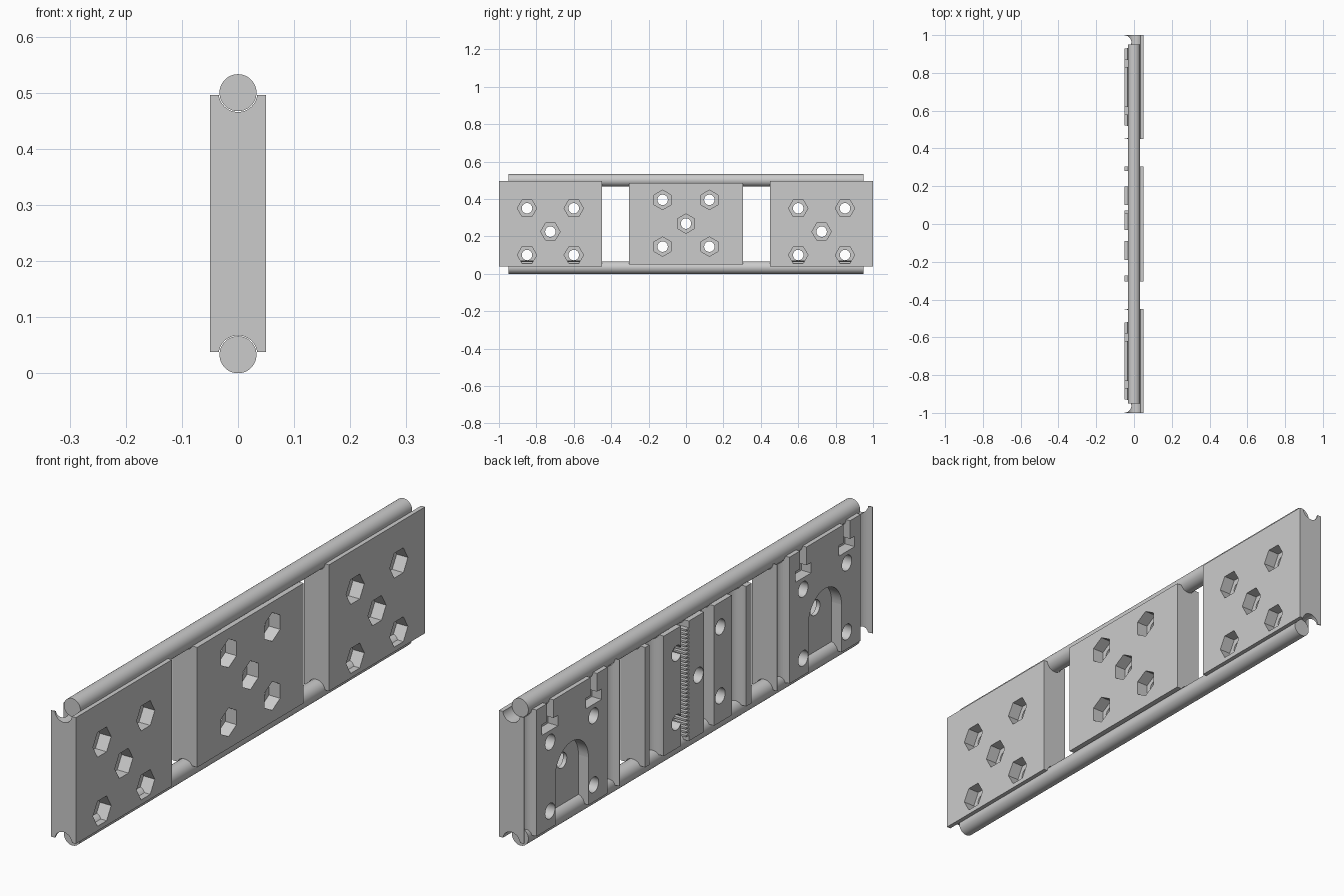
import bpy, math

if "Cube" in bpy.data.objects:
    bpy.data.objects.remove(bpy.data.objects["Cube"])

HALF_PI = math.pi / 2


def box(name, x, y, z):
    """Box from (min, max) ranges."""
    lo_hi = (x, y, z)
    bpy.ops.mesh.primitive_cube_add(size=1, location=[(a + b) / 2 for a, b in lo_hi])
    ob = bpy.context.object
    ob.name = name
    ob.scale = [b - a for a, b in lo_hi]
    bpy.ops.object.transform_apply(location=False, rotation=False, scale=True)
    return ob


def cyl(name, r, length, loc, axis, sides=32, turn=0):
    rot = {'x': (0, HALF_PI, 0), 'y': (HALF_PI, 0, 0), 'z': (0, 0, 0)}[axis]
    bpy.ops.mesh.primitive_cylinder_add(vertices=sides, radius=r, depth=length, location=loc)
    ob = bpy.context.object
    ob.name = name
    ob.rotation_euler = (0, 0, turn)
    bpy.ops.object.transform_apply(location=False, rotation=True, scale=False)
    ob.rotation_euler = rot
    bpy.ops.object.transform_apply(location=False, rotation=True, scale=False)
    return ob


def carve(body, cutters):
    bpy.context.view_layer.objects.active = body
    for c in cutters:
        c.hide_render = True
        m = body.modifiers.new("cut", 'BOOLEAN')
        m.operation, m.solver, m.object = 'DIFFERENCE', 'EXACT', c
        bpy.ops.object.modifier_apply(modifier=m.name)
        bpy.data.objects.remove(c, do_unlink=True)
    smooth(body)


def smooth(ob):
    bpy.ops.object.select_all(action='DESELECT')
    ob.select_set(True)
    bpy.context.view_layer.objects.active = ob
    bpy.ops.object.shade_smooth_by_angle(angle=math.radians(30))


def bolt_cuts(y, z, turn):
    """Round through hole with a hexagonal nut pocket on the +x face."""
    return [cyl("hole", 0.028, 0.3, (0, y, z), 'x', 24),
            cyl("nut", 0.052, 0.1, (0.055, y, z), 'x', 6, turn)]


def rod_seats(y):
    return [cyl("seat", 0.0345, 0.8, (0, y, z), 'y', 48) for z in (0.033, 0.5)]


# Two long guide rods
for name, z in (("lower_rod", 0.033), ("upper_rod", 0.5)):
    smooth(cyl(name, 0.033, 1.9, (0, 0, z), 'y', 48))

# End blocks
for name, cy in (("near_end_block", -0.725), ("far_end_block", 0.725)):
    body = box(name, (-0.05, 0.05), (cy - 0.275, cy + 0.275), (0.038, 0.496))
    cuts = rod_seats(cy)
    # rounded vertical grooves next to both edges
    for s in (-1, 1):
        cuts.append(cyl("groove", 0.035, 1, (-0.049, cy + s * 0.238, 0.27), 'z'))
    # arched recess, open at the bottom
    cuts.append(box("recess", (-0.1, -0.01), (cy - 0.095, cy + 0.095), (-0.1, 0.21)))
    cuts.append(cyl("arch", 0.095, 0.09, (-0.055, cy, 0.2099), 'x', 48))
    # T-shaped clamp pockets at the top and the bolt holes
    for dy in (-0.125, 0.125):
        y = cy + dy
        cuts.append(box("stem", (-0.1, -0.012), (y - 0.019, y + 0.019), (0.42, 0.6)))
        cuts.append(box("head", (-0.1, -0.011), (y - 0.045, y + 0.045), (0.392, 0.43)))
        for z in (0.1, 0.35):
            cuts += bolt_cuts(y, z, 0)
    cuts += bolt_cuts(cy, 0.225, 0)
    carve(body, cuts)

# Centre carriage
body = box("centre_block", (-0.05, 0.05), (-0.305, 0.305), (0.05, 0.485))
cuts = rod_seats(0)
for y in (-0.232, 0.24):
    cuts.append(cyl("channel", 0.042, 1, (-0.04, y, 0.27), 'z'))
cuts.append(box("belt_slot", (-0.1, 0.0), (0.055, 0.1), (-0.1, 0.7)))
cuts.append(box("return_slot", (-0.1, 0.0), (-0.09, -0.032), (-0.1, 0.7)))
for y in (-0.125, 0.125):
    for z in (0.145, 0.395):
        cuts += bolt_cuts(y, z, HALF_PI)
cuts += bolt_cuts(0, 0.268, HALF_PI)
carve(body, cuts)

# Row of belt teeth along one wall of the belt slot
tooth = box("belt_teeth", (-0.05, 0.002), (0.05, 0.072), (0.07, 0.077))
arr = tooth.modifiers.new("row", 'ARRAY')
arr.use_relative_offset = False
arr.use_constant_offset = True
arr.constant_offset_displace = (0, 0, 0.0142)
arr.count = 28
